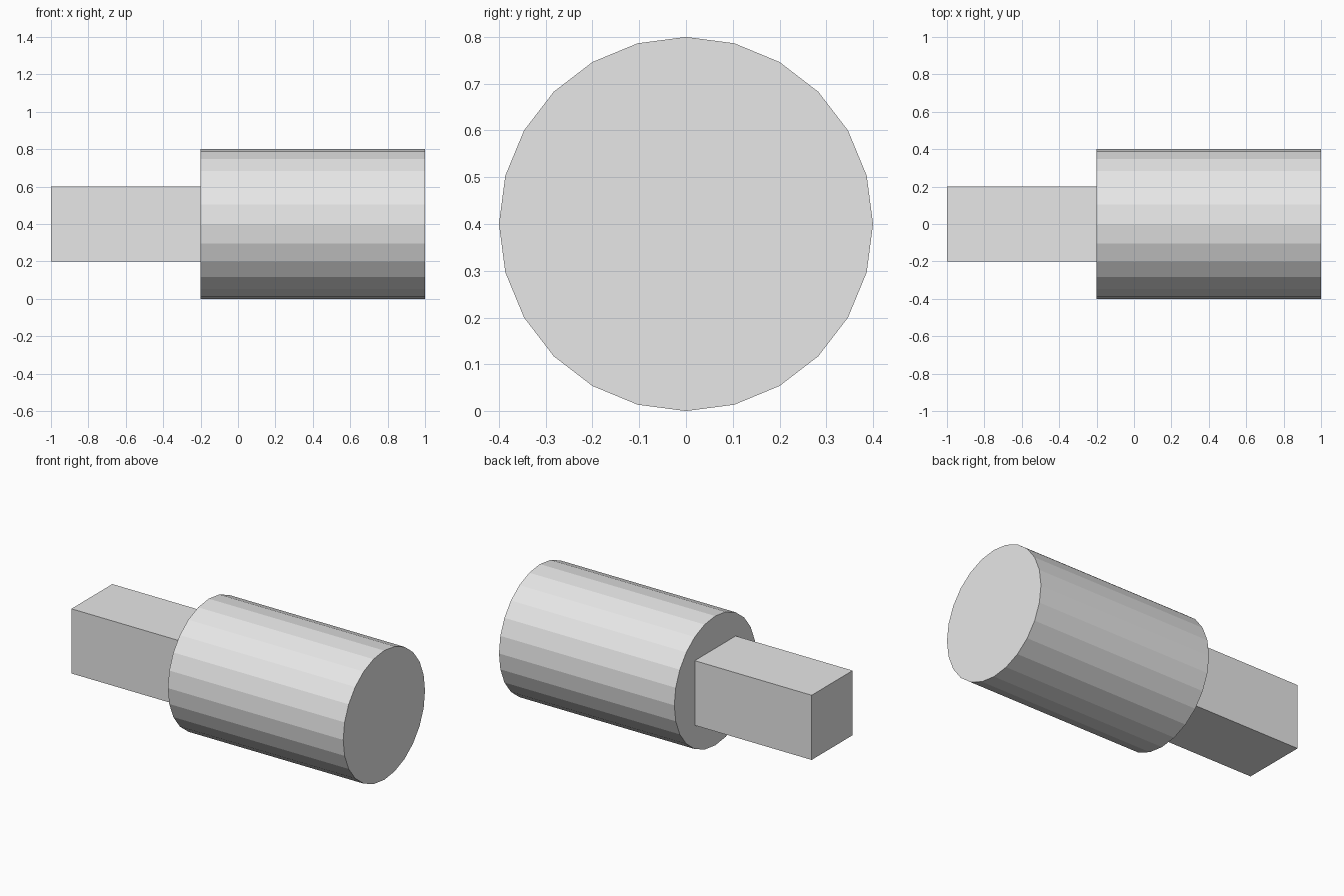
import bpy
from math import pi

cube = bpy.data.objects.get("Cube")
if cube:
    bpy.data.objects.remove(cube, do_unlink=True)

# Single plain grey
grey = bpy.data.materials.new("light_grey")
grey.use_nodes = True
colour = (0.8, 0.8, 0.8, 1)
grey.diffuse_color = colour
grey.node_tree.nodes["Principled BSDF"].inputs["Base Color"].default_value = colour

AXIS_HEIGHT = 0.4


def finish(name):
    obj = bpy.context.object
    obj.name = obj.data.name = name
    obj.data.materials.append(grey)
    return obj


# Faceted round head, lying along x
bpy.ops.mesh.primitive_cylinder_add(
    vertices=24, radius=0.4, depth=1.2,
    location=(0.4, 0, AXIS_HEIGHT), rotation=(0, pi / 2, 0))
finish("round_head")

# Square shank butting against the head
bpy.ops.mesh.primitive_cube_add(size=1, location=(-0.6, 0, AXIS_HEIGHT))
shank = finish("square_shank")
shank.scale = (0.8, 0.4, 0.4)
